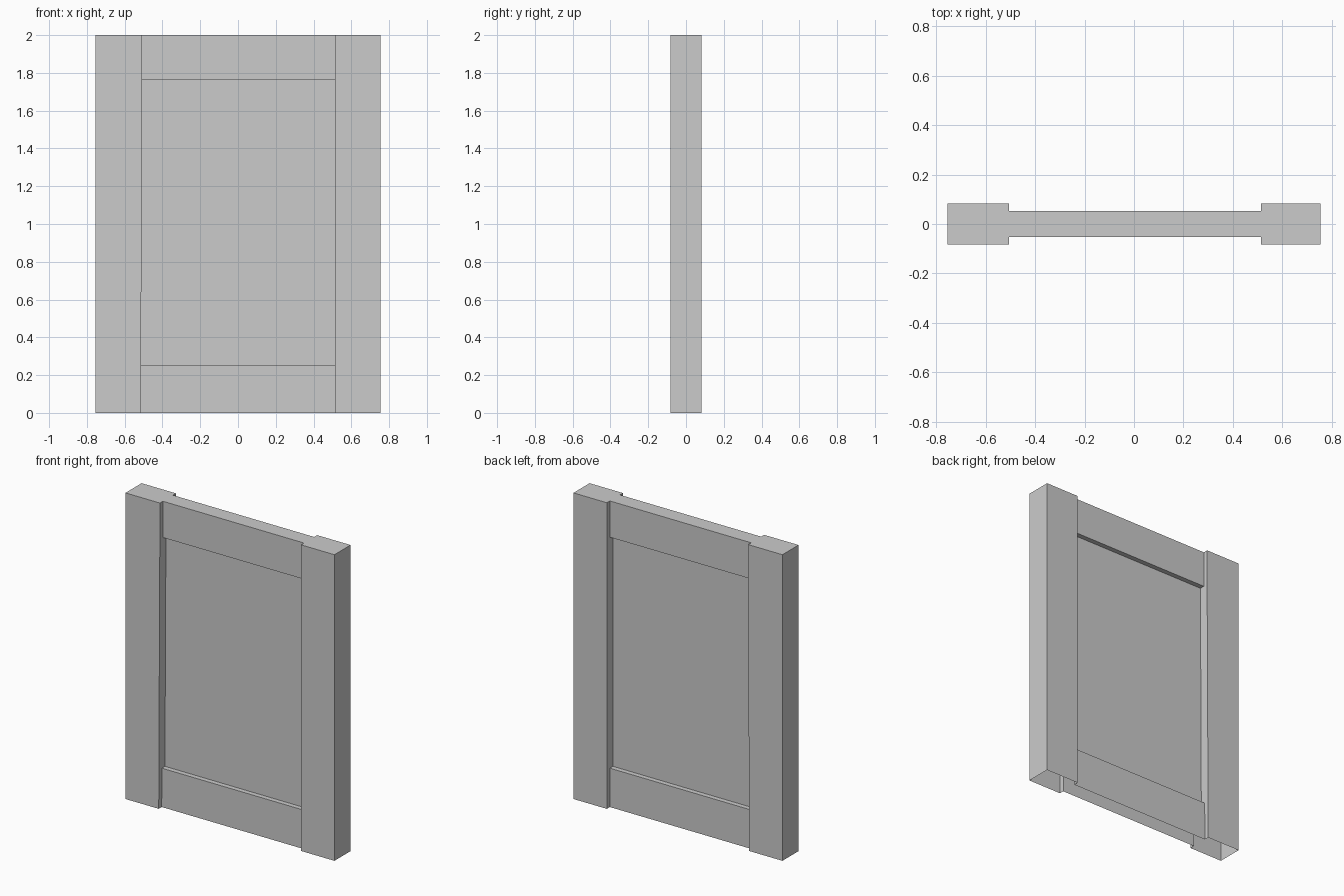
import bpy, bmesh
from mathutils import Vector

if "Cube" in bpy.data.objects:
    bpy.data.objects.remove(bpy.data.objects["Cube"])

W, D = 0.755, 0.083        # outer half width, stile half depth
R, P = 0.052, 0.02         # rail and centre panel half depth
INNER_RIGHT = 0.514
# height and slightly skewed inner edge of the left stile
LEVELS = [(0.0, -0.515), (0.254, -0.514), (1.763, -0.507), (2.0, -0.507)]


def profile(left):
    """H-shaped plan: two thick stiles joined by a thinner rail."""
    r = INNER_RIGHT
    return [(-W, -D), (left, -D), (left, -R), (r, -R), (r, -D), (W, -D),
            (W, D), (r, D), (r, R), (left, R), (left, D), (-W, D)]


bm = bmesh.new()

# Outer shell: stack the profile, open underneath
rings = [[bm.verts.new((x, y, z)) for x, y in profile(left)] for z, left in LEVELS]
fields = []
n = len(rings[0])
for level, (low, high) in enumerate(zip(rings, rings[1:])):
    for i in range(n):
        j = (i + 1) % n
        face = bm.faces.new((low[i], low[j], high[j], high[i]))
        if level == 1 and i in (2, 8):
            fields.append(face)

# Top caps: left stile, rail, right stile
t = rings[-1]
for ids in ((0, 1, 2, 9, 10, 11), (2, 3, 8, 9), (3, 4, 5, 6, 7, 8)):
    bm.faces.new([t[i] for i in ids])

# Recess the centre panel on front and back, between the rails
for face in bmesh.ops.extrude_discrete_faces(bm, faces=fields)["faces"]:
    side = 1 if face.calc_center_median().y > 0 else -1
    bmesh.ops.translate(bm, verts=face.verts[:], vec=Vector((0, -side * (R - P), 0)))

bmesh.ops.remove_doubles(bm, verts=bm.verts[:], dist=1e-5)
bmesh.ops.recalc_face_normals(bm, faces=bm.faces[:])
mesh = bpy.data.meshes.new("framed_panel")
bm.to_mesh(mesh)
bm.free()
bpy.context.collection.objects.link(bpy.data.objects.new("framed_panel", mesh))
